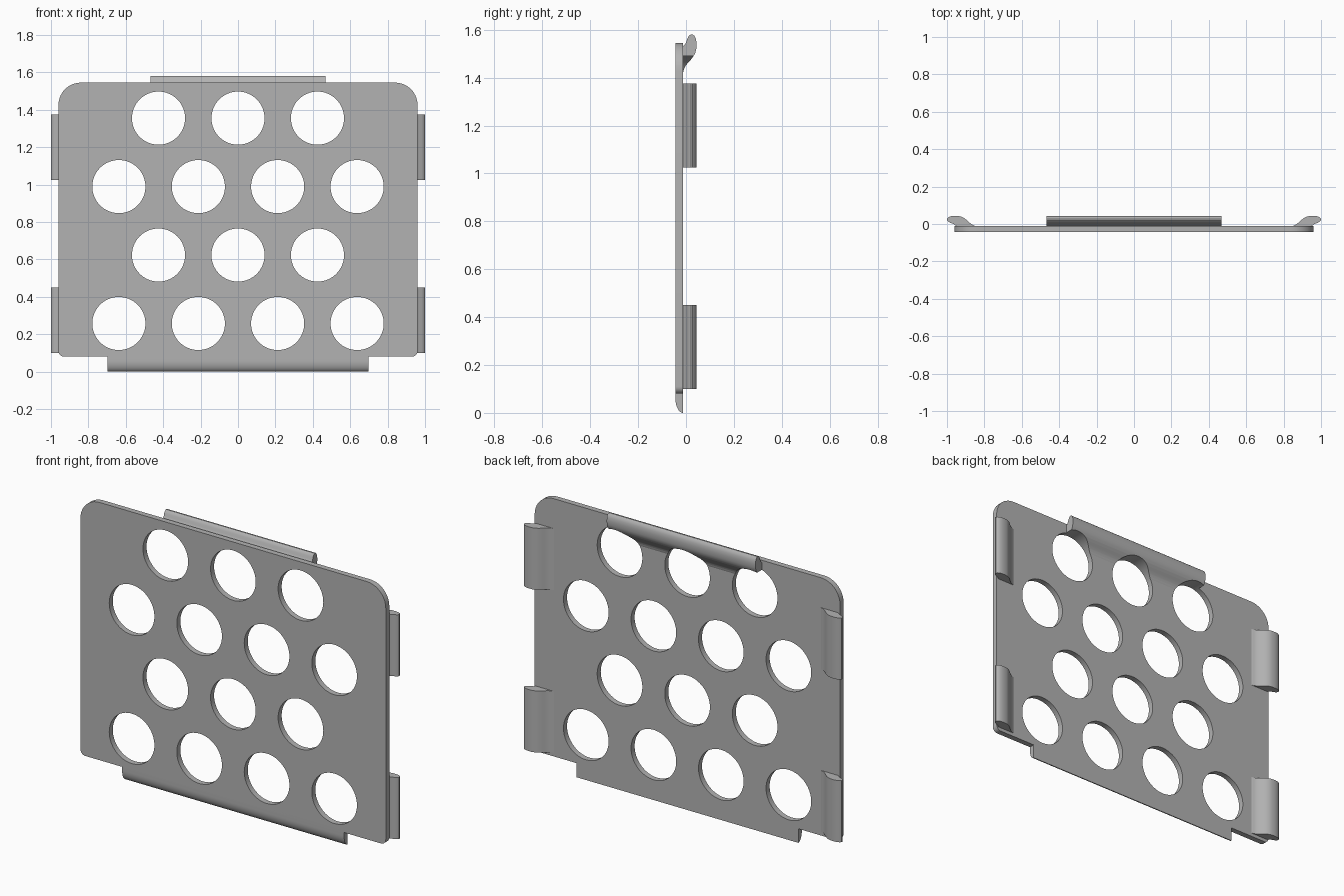
import bpy, bmesh, math

if "Cube" in bpy.data.objects:
    bpy.data.objects.remove(bpy.data.objects["Cube"])

FRONT, BACK = -0.044, -0.012      # faces of the plate
HOLE_R = 0.142

grey = bpy.data.materials.new("plain grey")
grey.diffuse_color = (0.45, 0.45, 0.45, 1)
grey.use_nodes = True
grey.node_tree.nodes["Principled BSDF"].inputs["Base Color"].default_value = grey.diffuse_color


def prism(name, points, direction):
    """Extrude a closed outline of 3D points along a direction."""
    bm = bmesh.new()
    face = bm.faces.new([bm.verts.new(p) for p in points])
    out = bmesh.ops.extrude_face_region(bm, geom=[face])
    moved = [v for v in out["geom"] if isinstance(v, bmesh.types.BMVert)]
    bmesh.ops.translate(bm, verts=moved, vec=direction)
    bmesh.ops.recalc_face_normals(bm, faces=bm.faces)
    mesh = bpy.data.meshes.new(name)
    bm.to_mesh(mesh)
    bm.free()
    mesh.materials.append(grey)
    obj = bpy.data.objects.new(name, mesh)
    bpy.context.collection.objects.link(obj)
    return obj


def activate(obj):
    bpy.ops.object.select_all(action='DESELECT')
    obj.select_set(True)
    bpy.context.view_layer.objects.active = obj


def arc(cx, cz, r, start, steps=10):
    """Quarter circle in x and z."""
    angles = [math.radians(start + 90 * i / steps) for i in range(steps + 1)]
    return [(cx + r * math.cos(a), FRONT, cz + r * math.sin(a)) for a in angles]


# Plate with large upper and small lower corner radii
W, Z0, Z1, RT, RB = 0.96, 0.08, 1.545, 0.12, 0.03
outline = (arc(W - RT, Z1 - RT, RT, 0) + arc(-W + RT, Z1 - RT, RT, 90)
           + arc(-W + RB, Z0 + RB, RB, 180) + arc(W - RB, Z0 + RB, RB, 270))
plate = prism("plate", outline, (0, BACK - FRONT, 0))

# Bottom lip, rounded at the front
n = 10
lip_profile = [(BACK, 0.09), (FRONT, 0.09)]
for i in range(n + 1):
    a = math.pi / 2 * i / n
    lip_profile.append((BACK - (BACK - FRONT) * math.cos(a),
                        0.06 * (1 - math.sin(a))))
lip = prism("bottom_lip", [(-0.698, y, z) for y, z in lip_profile], (1.396, 0, 0))

# Hook cross-section: distance inward from the tip, depth
hook = [(0.17, -0.02), (0.16, -0.012), (0.147, -0.009), (0.133, -0.002),
        (0.12, 0.008), (0.108, 0.019), (0.094, 0.030), (0.078, 0.039),
        (0.062, 0.043), (0.04, 0.044), (0.022, 0.042), (0.008, 0.036),
        (0.001, 0.028), (0.001, 0.020), (0.006, 0.013), (0.018, 0.006),
        (0.03, 0.002), (0.04, -0.003), (0.05, -0.012), (0.055, -0.02)]

top_hook = prism("top_hook", [(-0.468, y, 1.582 - d) for d, y in hook],
                 (0.936, 0, 0))
parts = [plate, lip, top_hook]
for side, s in (("left", -1), ("right", 1)):
    for level, z in (("lower", 0.10), ("upper", 1.025)):
        parts.append(prism(f"{side}_{level}_clip",
                           [(s * (1 - d), y, z) for d, y in hook], (0, 0, 0.35)))

# Staggered round holes through the plate and the root of the top hook
for row in range(4):
    xs = (-0.637, -0.212, 0.212, 0.637) if row % 2 == 0 else (-0.425, 0, 0.425)
    for x in xs:
        z = 0.257 + 0.366 * row
        circle = [(x + HOLE_R * math.cos(2 * math.pi * i / 64), -0.2,
                   z + HOLE_R * math.sin(2 * math.pi * i / 64)) for i in range(64)]
        cutter = prism("hole_cutter", circle, (0, 0.4, 0))
        cutter.hide_render = True
        for obj in ([plate, top_hook] if row == 3 else [plate]):
            activate(obj)
            mod = obj.modifiers.new("hole", 'BOOLEAN')
            mod.operation, mod.solver, mod.object = 'DIFFERENCE', 'EXACT', cutter
            bpy.ops.object.modifier_apply(modifier=mod.name)
        bpy.data.objects.remove(cutter)

# Smooth curved surfaces, crisp edges
for obj in parts:
    activate(obj)
    bpy.ops.object.shade_smooth_by_angle(angle=math.radians(35))
